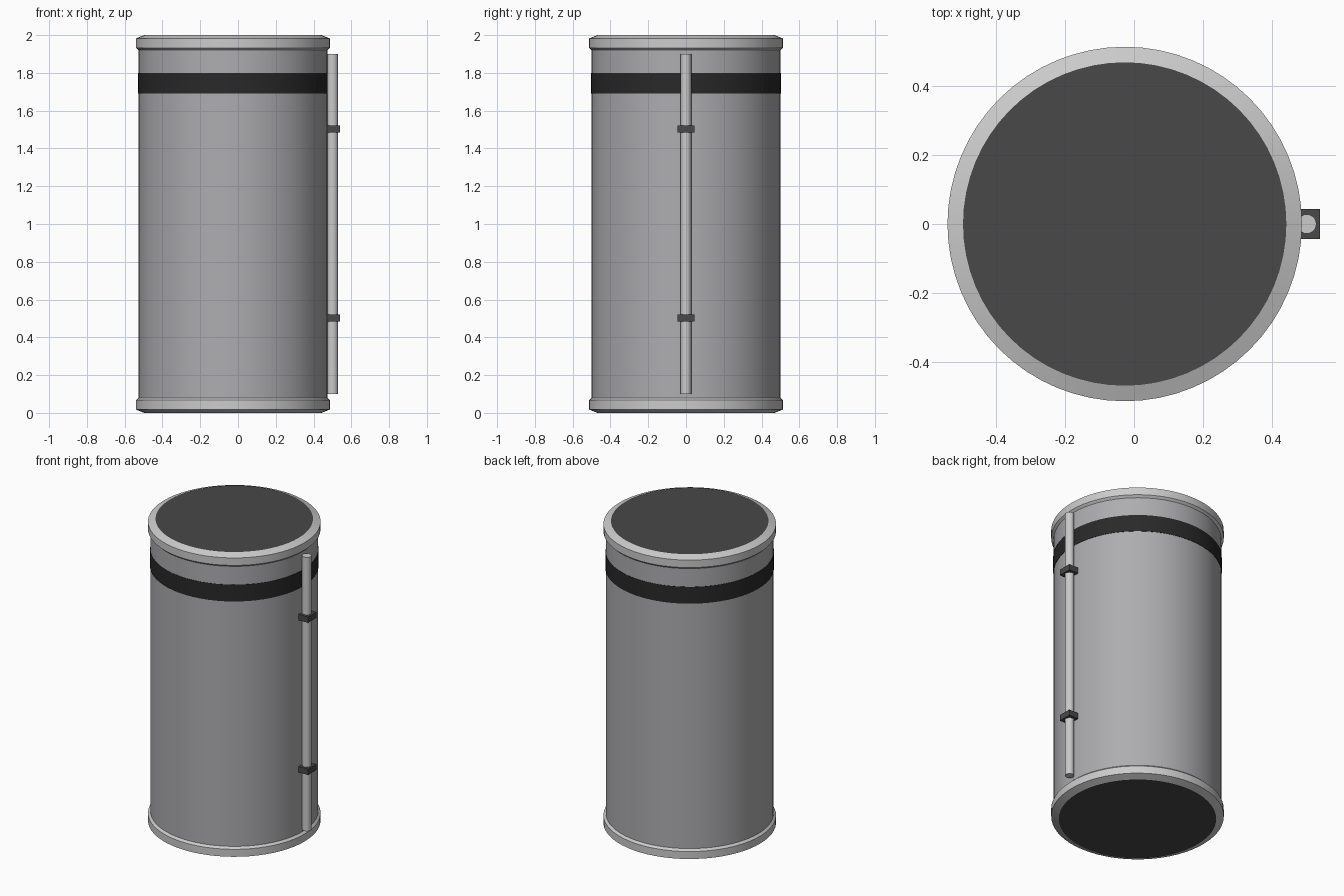
import bpy, math

if "Cube" in bpy.data.objects:
    bpy.data.objects.remove(bpy.data.objects["Cube"])

CX = -0.027      # drum axis
PX = 0.501       # side pipe axis
SEG = 64


def material(name, v):
    m = bpy.data.materials.new(name)
    m.diffuse_color = (v, v, v * 1.04, 1)
    m.use_nodes = True
    m.node_tree.nodes["Principled BSDF"].inputs["Base Color"].default_value = m.diffuse_color
    return m


body_grey = material("body_grey", 0.42)
rim_grey = material("rim_grey", 0.52)
cap_dark = material("cap_dark", 0.065)
band_dark = material("band_dark", 0.022)


def lathe(name, profile, mat, cx=CX, seg=SEG, fill=False):
    """Revolve a (radius, z) profile, listed bottom to top; fill closes both ends."""
    verts, faces = [], []
    for r, z in profile:
        for i in range(seg):
            a = 2 * math.pi * i / seg
            verts.append((r * math.cos(a), r * math.sin(a), z))
    for k in range(len(profile) - 1):
        for i in range(seg):
            j = (i + 1) % seg
            faces.append((k * seg + i, k * seg + j, (k + 1) * seg + j, (k + 1) * seg + i))
    if fill:
        faces.append(tuple(reversed(range(seg))))
        faces.append(tuple(range(len(verts) - seg, len(verts))))
    mesh = bpy.data.meshes.new(name)
    mesh.from_pydata(verts, [], faces)
    mesh.materials.append(mat)
    ob = bpy.data.objects.new(name, mesh)
    ob.location.x = cx
    bpy.context.collection.objects.link(ob)
    bpy.ops.object.select_all(action='DESELECT')
    ob.select_set(True)
    bpy.context.view_layer.objects.active = ob
    bpy.ops.object.shade_smooth_by_angle(angle=math.radians(15))
    return ob


# Drum wall and painted band
lathe("drum_body", [(0.5, 0.07), (0.5, 1.93)], body_grey)
lathe("drum_band", [(0.5, 1.69), (0.502, 1.69), (0.502, 1.80), (0.5, 1.80)], band_dark)

# Chamfered end rims, mirrored about mid height, with flush dark end caps
rim = [(0.469, 0.0), (0.514, 0.018), (0.514, 0.067), (0.5, 0.08)]
lathe("bottom_rim", rim, rim_grey)
lathe("top_rim", [(r, 2 - z) for r, z in reversed(rim)], rim_grey)
for name, z, flip in (("bottom_cap", 0.0, True), ("top_cap", 2.0, False)):
    bpy.ops.mesh.primitive_circle_add(vertices=SEG, radius=0.469, fill_type='NGON',
                                      location=(CX, 0, z))
    cap = bpy.context.object
    cap.name = name
    # Match the rim's vertex angles so the seam is closed
    for i, v in enumerate(cap.data.vertices):
        a = 2 * math.pi * i / SEG
        v.co = (0.469 * math.cos(a), 0.469 * math.sin(a), 0)
    if flip:
        cap.data.flip_normals()
    cap.data.materials.append(cap_dark)

# Side pipe
lathe("side_pipe", [(0.028, 0.1), (0.028, 1.9)], rim_grey, cx=PX, seg=24, fill=True)

# Pipe clamps
for name, z in (("lower_clamp", 0.503), ("upper_clamp", 1.503)):
    bpy.ops.mesh.primitive_cube_add(size=1, location=(PX, 0, z))
    clamp = bpy.context.object
    clamp.name = name
    clamp.scale = (0.078, 0.088, 0.038)
    clamp.data.materials.append(cap_dark)
